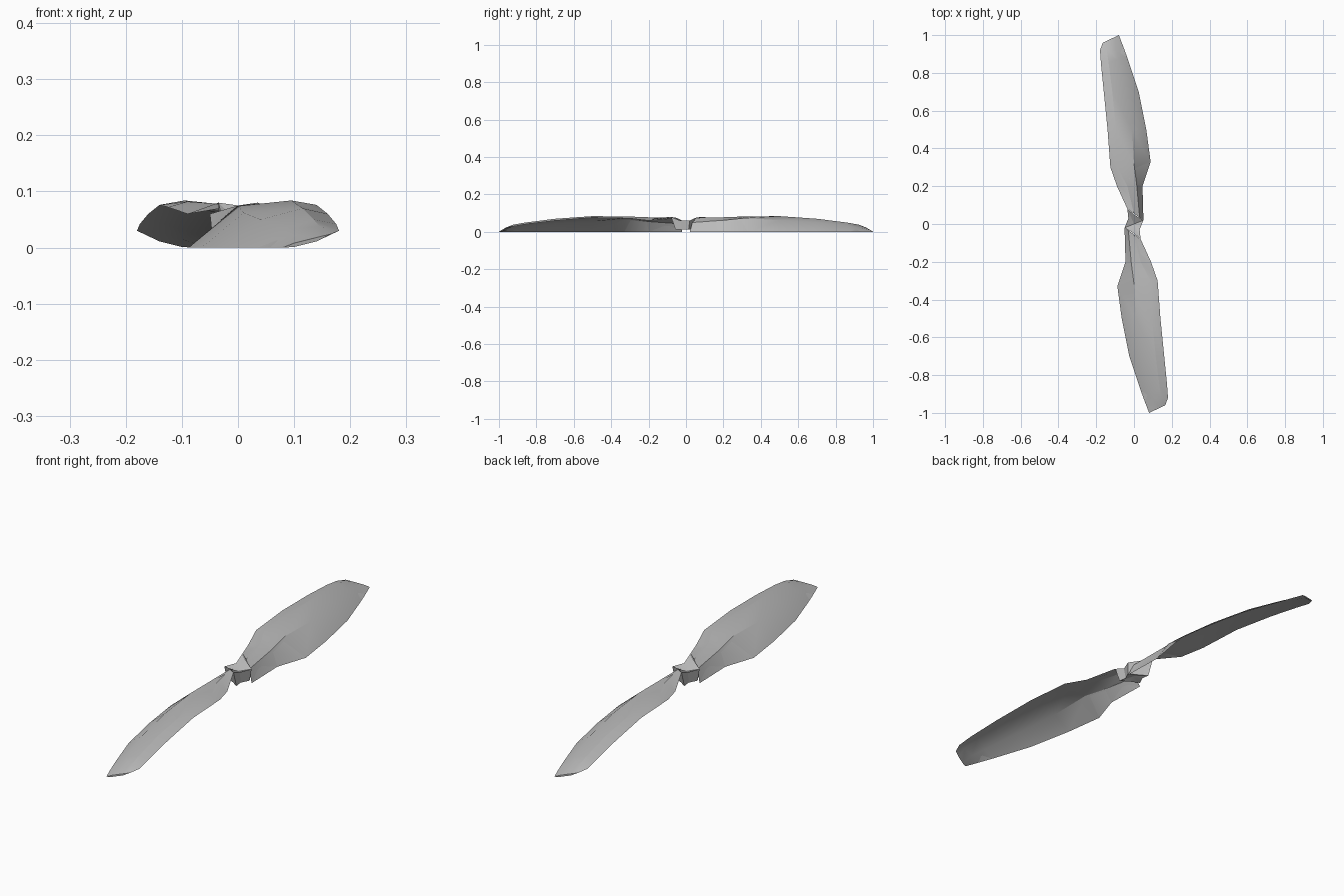
import bpy, bmesh, math
from mathutils import Matrix

if "Cube" in bpy.data.objects:
    bpy.data.objects.remove(bpy.data.objects["Cube"], do_unlink=True)

grey = bpy.data.materials.new("plain grey")
grey.use_nodes = True
colour = (0.5, 0.5, 0.5, 1)
grey.diffuse_color = colour
grey.node_tree.nodes["Principled BSDF"].inputs["Base Color"].default_value = colour

THICK = 0.007


def finish(bm, name):
    bmesh.ops.recalc_face_normals(bm, faces=bm.faces)
    mesh = bpy.data.meshes.new(name)
    bm.to_mesh(mesh)
    bm.free()
    mesh.materials.append(grey)
    obj = bpy.data.objects.new(name, mesh)
    bpy.context.collection.objects.link(obj)
    bpy.ops.object.select_all(action="DESELECT")
    obj.select_set(True)
    bpy.context.view_layer.objects.active = obj
    bpy.ops.object.shade_smooth_by_angle(angle=math.radians(25))
    return obj


# Blade stations: trailing y, leading y, trailing x, then (x, z) of ridge, crown and leading edge
stations = [
    (0.02, 0.08, 0.05, (0.03, 0.05), (0.0, 0.075), (-0.035, 0.08)),
    (0.20, 0.20, 0.045, (0.015, 0.062), (-0.035, 0.078), (-0.09, 0.06)),
    (0.33, 0.30, 0.088, (0.0, 0.074), (-0.09, 0.082), (-0.125, 0.072)),
    (0.50, 0.50, 0.065, (-0.01, 0.062), (-0.095, 0.084), (-0.14, 0.076)),
    (0.70, 0.70, 0.025, (-0.04, 0.05), (-0.115, 0.07), (-0.16, 0.06)),
    (0.88, 0.85, -0.035, (-0.08, 0.032), (-0.135, 0.05), (-0.175, 0.042)),
    (0.94, 0.92, -0.057, (-0.1, 0.022), (-0.145, 0.038), (-0.18, 0.03)),
    (1.00, 0.96, -0.08, (-0.1, 0.008), (-0.14, 0.018), (-0.165, 0.024)),
]


def make_blade(name, angle):
    bm = bmesh.new()
    loops = []
    for y0, y1, xt, ridge, crown, lead in stations:
        def vert(x, z):
            t = (xt - x) / (xt - lead[0])
            return bm.verts.new((x, y0 + (y1 - y0) * t, max(z, 0)))
        loops.append([vert(xt, 0), vert(*ridge), vert(*crown), vert(*lead),
                      vert(crown[0], crown[1] - THICK),
                      vert(ridge[0], ridge[1] - THICK)])
    for a, b in zip(loops, loops[1:]):
        for i in range(len(a)):
            j = (i + 1) % len(a)
            bm.faces.new((a[i], a[j], b[j], b[i]))
    bm.faces.new(loops[0])
    bm.faces.new(loops[-1])
    bm.transform(Matrix.Rotation(angle, 4, "Z"))
    return finish(bm, name)


make_blade("back_blade", 0)
make_blade("front_blade", math.pi)

# Faceted hub with a sunken middle joining the two roots
bm = bmesh.new()
half = [(0.05, 0.02, 0.06), (0.0, 0.05, 0.075), (-0.035, 0.08, 0.08), (-0.03, 0.03, 0.06)]
rim = half + [(-x, -y, z) for x, y, z in half]
top = [bm.verts.new(p) for p in rim]
low = [bm.verts.new((x * 0.9, y * 0.7, 0.012)) for x, y, z in rim]
middle = bm.verts.new((0, 0, 0.045))
under = bm.verts.new((0, 0, 0.022))
for i in range(len(rim)):
    j = (i + 1) % len(rim)
    bm.faces.new((top[i], top[j], middle))
    bm.faces.new((low[j], low[i], under))
    bm.faces.new((top[j], top[i], low[i], low[j]))
finish(bm, "hub")
